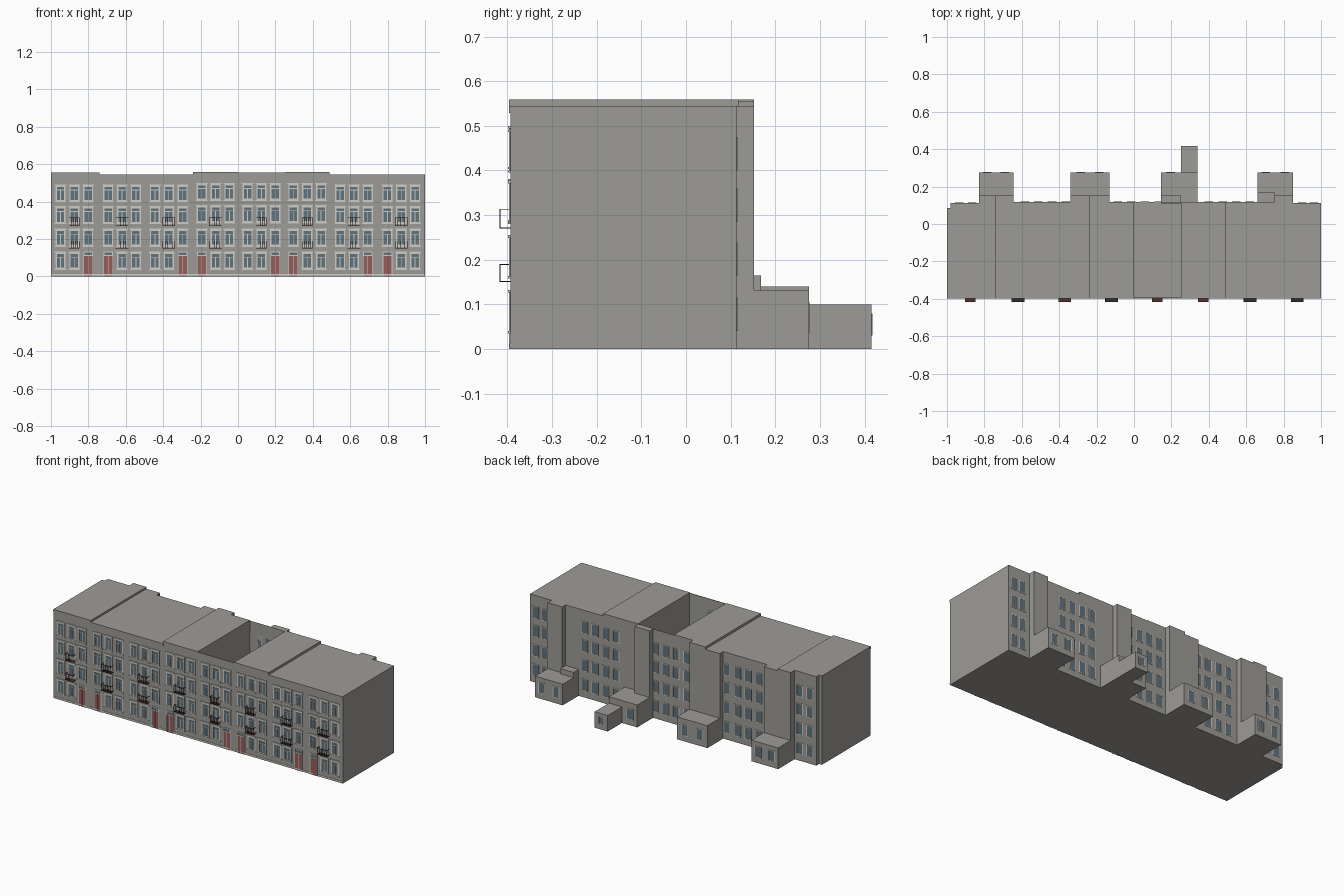
import bpy
import bmesh

cube = bpy.data.objects.get("Cube")
if cube:
    bpy.data.objects.remove(cube)


def material(name, r, g, b):
    m = bpy.data.materials.new(name)
    m.use_nodes = True
    m.diffuse_color = (r, g, b, 1)
    m.node_tree.nodes["Principled BSDF"].inputs["Base Color"].default_value = (r, g, b, 1)
    return m


STONE = material("grey stone", 0.34, 0.33, 0.305)
TRIM = material("pale trim", 0.62, 0.61, 0.57)
GLASS = material("blue grey glass", 0.12, 0.17, 0.2)
DOOR = material("faded red door", 0.3, 0.11, 0.105)
RUST = material("dark red iron", 0.1, 0.03, 0.028)
IRON = material("black iron", 0.03, 0.028, 0.028)


class Part:
    """Collects boxes of one colour into a single object."""

    def __init__(self, name, mat):
        self.name, self.mat, self.bm = name, mat, bmesh.new()

    def box(self, x0, x1, y0, y1, z0, z1):
        verts = bmesh.ops.create_cube(self.bm, size=1)["verts"]
        for v in verts:
            v.co.x = x1 if v.co.x > 0 else x0
            v.co.y = y1 if v.co.y > 0 else y0
            v.co.z = z1 if v.co.z > 0 else z0
        return verts

    def finish(self):
        mesh = bpy.data.meshes.new(self.name)
        self.bm.to_mesh(mesh)
        self.bm.free()
        mesh.materials.append(self.mat)
        ob = bpy.data.objects.new(self.name, mesh)
        bpy.context.collection.objects.link(ob)


FRONT, BACK = -0.393, 0.118
EDGES = [-1, -0.74, -0.49, -0.24, 0, 0.25, 0.49, 0.74, 1]
TOPS = [0.556, 0.544, 0.544, 0.559, 0.556, 0.559, 0.544, 0.544]
CENTRES = [-0.875, -0.62, -0.37, -0.12, 0.125, 0.37, 0.62, 0.873]
SILLS = [0.04, 0.163, 0.285, 0.4]
PITCH = 0.074
OPEN_HOUSE = 4

# House bodies; one of them has no roof
walls = Part("house_walls", STONE)
roofless = Part("roofless_house_walls", STONE)
cornice = Part("cornice", STONE)
plinth = Part("plinth", TRIM)
for i, top in enumerate(TOPS):
    x0, x1 = EDGES[i], EDGES[i + 1]
    if i == OPEN_HOUSE:
        roofless.box(x0, x1, FRONT, BACK, 0, top)
        hidden = [f for f in roofless.bm.faces
                  if f.normal.z > 0.5 or abs(f.normal.x) > 0.5]
        bmesh.ops.delete(roofless.bm, geom=hidden, context='FACES')
    elif i == 0:
        walls.box(x0, -0.98, FRONT, 0.085, 0, top)
        walls.box(-0.98, x1, FRONT, 0.113, 0, top)
    elif i == 7:
        walls.box(x0, 0.85, FRONT, BACK, 0, top)
        walls.box(0.85, x1, FRONT, 0.113, 0, top)
    else:
        walls.box(x0, x1, FRONT, BACK, 0, top)
    cornice.box(x0, x1, FRONT - 0.004, FRONT, top - 0.015, top)
    plinth.box(x0, x1, FRONT - 0.002, FRONT, 0.004, 0.012)

# Full height stair bays on the back
bays = Part("stair_bays", STONE)
for x0, x1, top in [(-0.83, -0.74, TOPS[0]), (-0.74, -0.645, TOPS[1]),
                    (-0.34, -0.24, TOPS[2]), (-0.24, -0.13, TOPS[3]),
                    (0.145, 0.25, TOPS[4]), (0.75, 0.85, TOPS[7])]:
    bays.box(x0, x1, 0.113, 0.152, 0, top)

# Low annexes behind the houses
annexes = Part("back_annexes", STONE)
for x0, x1, top in [(-0.83, -0.645, 0.132), (-0.34, -0.13, 0.14),
                    (0.145, 0.34, 0.14), (0.66, 0.85, 0.132)]:
    annexes.box(x0, x1, 0.11, 0.275, 0, top)
annexes.box(0.66, 0.75, 0.11, 0.168, 0, 0.165)
annexes.box(0.25, 0.34, 0.27, 0.416, 0, 0.1)

glass = Part("window_panes", GLASS)
frames = Part("window_frames", TRIM)
doors = Part("front_doors", DOOR)


def ring(x, y0, y1, z0, z1, half, t):
    """Frame around an opening."""
    for s in (-1, 1):
        a, b = sorted((x + s * half, x + s * (half - t)))
        frames.box(a, b, y0, y1, z0, z1)
    frames.box(x - half + t, x + half - t, y0, y1, z0, z0 + t)
    frames.box(x - half + t, x + half - t, y0, y1, z1 - t, z1)


def front_window(x, z, h=0.086, half=0.027):
    glass.box(x - half, x + half, FRONT - 0.001, FRONT, z, z + h)
    y = FRONT - 0.003
    ring(x, y, FRONT, z, z + h, half, 0.007)
    frames.box(x - 0.002, x + 0.002, y, FRONT, z, z + h * 0.72)
    frames.box(x - half, x + half, y, FRONT, z + h * 0.7, z + h * 0.74)
    # sill and hood
    frames.box(x - half - 0.004, x + half + 0.004, FRONT - 0.006, FRONT, z - 0.005, z)
    frames.box(x - half - 0.004, x + half + 0.004, FRONT - 0.006, FRONT, z + h, z + h + 0.006)


def back_window(x, y, z, h=0.075, half=0.023):
    glass.box(x - half, x + half, y, y + 0.001, z, z + h)
    ring(x, y, y + 0.002, z, z + h, half, 0.004)


def front_door(x):
    half, top = 0.026, 0.108
    doors.box(x - half + 0.004, x + half - 0.004, FRONT - 0.002, FRONT, 0, top)
    frames.box(x - 0.001, x + 0.001, FRONT - 0.003, FRONT, 0.004, top)
    glass.box(x - half, x + half, FRONT - 0.001, FRONT, top, 0.13)
    ring(x, FRONT - 0.003, FRONT, top, 0.132, half, 0.005)
    for s in (-1, 1):
        a, b = sorted((x + s * half, x + s * (half - 0.004)))
        frames.box(a, b, FRONT - 0.003, FRONT, 0, top)


# Front windows and doors; doors pair up on neighbouring houses
for i, c in enumerate(CENTRES):
    raised = 3 <= i <= 5
    door_side = 1 if i % 2 == 0 else -1
    for floor, z in enumerate(SILLS):
        lift = 0.004 * (floor - 1) if raised and floor > 1 else 0
        for col in (-1, 0, 1):
            x = c + col * PITCH
            if floor == 0 and col == door_side:
                front_door(x)
            else:
                front_window(x, z + lift)

# Back windows
for z in SILLS:
    for x in (-0.935, -0.865, 0.9, 0.962):
        back_window(x, 0.113, z)
    for middle in (-0.475, 0.022, 0.51):
        for k in (-1.5, -0.5, 0.5, 1.5):
            back_window(middle + k * 0.073, BACK, z)
for x in (-0.785, -0.69, -0.285, -0.185, 0.195, 0.705, 0.805):
    back_window(x, 0.275, 0.035, 0.07)
back_window(0.295, 0.416, 0.03, 0.05, 0.02)

# Balconies on the middle windows of the first and second floors
rust_rails = Part("red_balconies", RUST)
iron_rails = Part("black_balconies", IRON)
T = 0.002
for i, c in enumerate(CENTRES):
    part = rust_rails if i in (0, 2, 4, 5) else iron_rails
    half = 0.028 if i in (0, 4, 5) else 0.034
    y = -0.418
    for z0, z1 in ((0.15, 0.19), (0.27, 0.314)):
        part.box(c - half, c + half, y, FRONT, z0, z0 + T)
        part.box(c - half, c + half, y, y + T, z1 - T, z1)
        for s in (-1, 1):
            x = c + s * (half - T)
            part.box(x - T / 2, x + T / 2, y, FRONT, z1 - T, z1)
        for k in range(6):
            x = c - half + T + (half - T) * 2 * k / 5
            part.box(x - T / 2, x + T / 2, y, y + T, z0, z1)

for part in (walls, roofless, cornice, plinth, bays, annexes,
             glass, frames, doors, rust_rails, iron_rails):
    part.finish()
